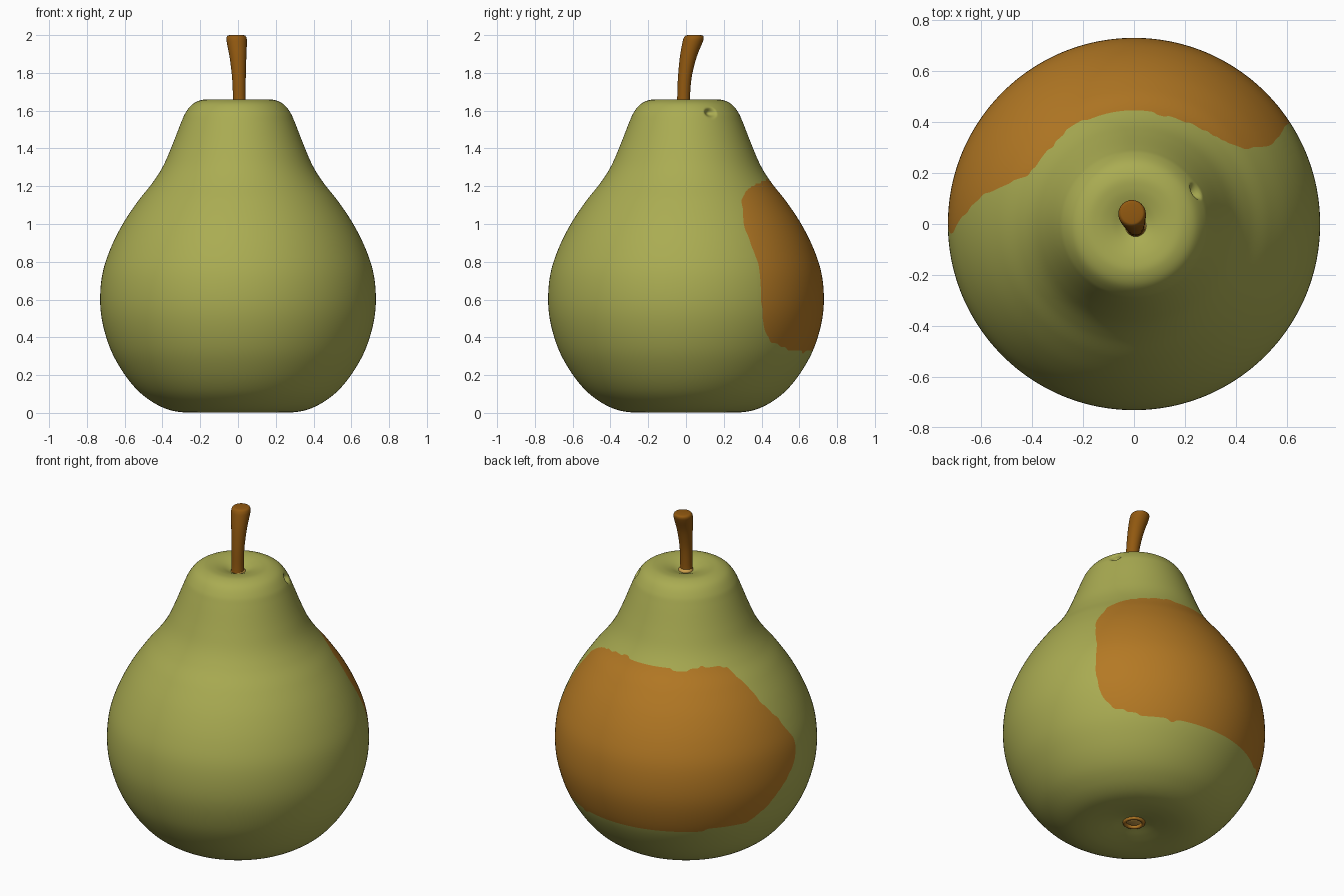
import bpy, bmesh, math
from mathutils import Vector

if "Cube" in bpy.data.objects:
    bpy.data.objects.remove(bpy.data.objects["Cube"])


def material(name, rgb):
    """Flat colour from 8-bit sRGB values."""
    lin = [(c / 255 / 12.92) if c < 11 else ((c / 255 + 0.055) / 1.055) ** 2.4 for c in rgb]
    m = bpy.data.materials.new(name)
    m.diffuse_color = (*lin, 1)
    m.use_nodes = True
    m.node_tree.nodes["Principled BSDF"].inputs["Base Color"].default_value = m.diffuse_color
    return m


GREEN = material("pear_green", (170, 172, 82))
BLUSH = material("russet_orange", (180, 121, 36))
BROWN = material("stem_brown", (146, 89, 16))
TAN = material("pale_tan", (205, 160, 75))


def smooth_path(pts, n):
    """Catmull-Rom samples through points of any dimension."""
    p = [Vector(q) for q in pts]
    p = [2 * p[0] - p[1]] + p + [2 * p[-1] - p[-2]]
    out = []
    for a, b, c, d in zip(p, p[1:], p[2:], p[3:]):
        for i in range(n):
            t = i / n
            out.append(0.5 * (2 * b + (c - a) * t + (2 * a - 5 * b + 4 * c - d) * t * t
                              + (3 * b - a - 3 * c + d) * t ** 3))
    return out + [p[-2]]


def lathe(name, rings, seg, mats):
    """Skin of horizontal rings (x, y, z, radius), closed with fans at both ends."""
    bm = bmesh.new()
    loops = [[bm.verts.new((x + r * math.cos(2 * math.pi * i / seg),
                            y + r * math.sin(2 * math.pi * i / seg), z)) for i in range(seg)]
             for x, y, z, r in rings]
    for a, b in zip(loops, loops[1:]):
        for i in range(seg):
            j = (i + 1) % seg
            bm.faces.new((a[i], a[j], b[j], b[i]))
    for loop, ring in ((loops[0], rings[0]), (loops[-1], rings[-1])):
        c = bm.verts.new(ring[:3])
        for i in range(seg):
            bm.faces.new((c, loop[i], loop[(i + 1) % seg]))
    bmesh.ops.recalc_face_normals(bm, faces=bm.faces)
    me = bpy.data.meshes.new(name)
    bm.to_mesh(me)
    bm.free()
    ob = bpy.data.objects.new(name, me)
    bpy.context.collection.objects.link(ob)
    for m in mats:
        me.materials.append(m)
    me.shade_smooth()
    return ob


# Pear body: (radius, height) profile from bottom dimple to top dimple
profile = [(0.005, 0.04), (0.06, 0.034), (0.13, 0.018), (0.21, 0.005), (0.29, 0.003),
           (0.37, 0.018), (0.45, 0.056), (0.53, 0.118), (0.605, 0.21), (0.672, 0.33),
           (0.716, 0.47), (0.73, 0.6), (0.717, 0.74), (0.675, 0.87), (0.61, 1.0),
           (0.53, 1.12), (0.455, 1.215), (0.40, 1.3), (0.355, 1.4), (0.302, 1.535),
           (0.277, 1.59), (0.24, 1.635), (0.19, 1.657), (0.14, 1.657), (0.09, 1.645),
           (0.04, 1.625), (0.005, 1.62)]
body = lathe("pear_body", [(0, 0, q.y, q.x) for q in smooth_path(profile, 7)], 360,
             [GREEN, BLUSH])

# Small dent near the top on the right side
dent = Vector((0.245, 0.13, 1.59))
for v in body.data.vertices:
    o = v.co - dent
    d = Vector((o.x, o.y, o.z * 1.3)).length / 0.042
    if d < 1:
        v.co -= Vector((0.85, 0.45, 0.15)) * 0.035 * (1 - d * d) ** 2

# Russet patch on the back: outline as (angle from +x in degrees, height)
outline = [(30, 1.0), (32, 1.06), (34, 1.13), (40, 1.17), (48, 1.2), (57, 1.215), (74, 1.235),
           (90, 1.23), (105, 1.23), (123, 1.215), (136, 1.235), (150, 1.225), (156, 1.21),
           (163, 1.125), (170, 1.0), (176, 0.91), (183, 0.76), (182, 0.66), (173, 0.53),
           (165, 0.43), (155, 0.35), (125, 0.335), (90, 0.33), (68, 0.32), (52, 0.34),
           (40, 0.38), (35, 0.45), (33, 0.6), (33.5, 0.75), (31, 0.9)]


def inside(a, z):
    hit = False
    for (a1, z1), (a2, z2) in zip(outline, outline[1:] + outline[:1]):
        if (z1 > z) != (z2 > z) and a < a1 + (z - z1) * (a2 - a1) / (z2 - z1):
            hit = not hit
    return hit


bm = bmesh.new()
bm.from_mesh(body.data)
for f in bm.faces:
    c = f.calc_center_median()
    if 0.3 < c.z < 1.26:
        f.material_index = int(inside(math.degrees(math.atan2(c.y, c.x)) % 360, c.z))

# Soften the stair-steps along the patch edge
border = {}
for e in bm.edges:
    if len({f.material_index for f in e.link_faces}) == 2:
        a, b = e.verts
        border.setdefault(a, []).append(b)
        border.setdefault(b, []).append(a)
for _ in range(3):
    moved = {v: v.co * 0.5 + sum((n.co for n in ns), Vector()) / len(ns) * 0.5
             for v, ns in border.items()}
    for v, co in moved.items():
        v.co = co
bm.to_mesh(body.data)
bm.free()

# Curved stem, wider at the tip: (x, y, z, radius)
stem_path = [(0.007, -0.015, 1.60, 0.038), (0.007, -0.013, 1.66, 0.034),
             (0.005, -0.007, 1.77, 0.036), (0.0, 0.011, 1.88, 0.044),
             (-0.006, 0.034, 1.96, 0.053), (-0.008, 0.041, 1.985, 0.053),
             (-0.008, 0.043, 1.997, 0.046), (-0.008, 0.043, 2.0, 0.034)]
lathe("stem", smooth_path(stem_path, 5), 32, [BROWN])

# Pale collar where the stem enters the top dimple
lathe("stem_collar", [(0.007, -0.008, 1.61, 0.043), (0.007, -0.008, 1.63, 0.041),
                      (0.007, -0.01, 1.638, 0.033)], 32, [TAN])

# Calyx in the bottom dimple: russet ring with a pale centre
bpy.ops.mesh.primitive_torus_add(major_radius=0.052, minor_radius=0.011, major_segments=32,
                                 minor_segments=12, location=(0, 0, 0.032))
calyx = bpy.context.object
calyx.name = "calyx_ring"
calyx.data.materials.append(BLUSH)
calyx.data.shade_smooth()
lathe("calyx_center", [(0, 0, 0.03, 0.032), (0, 0, 0.038, 0.045)], 24, [TAN])
